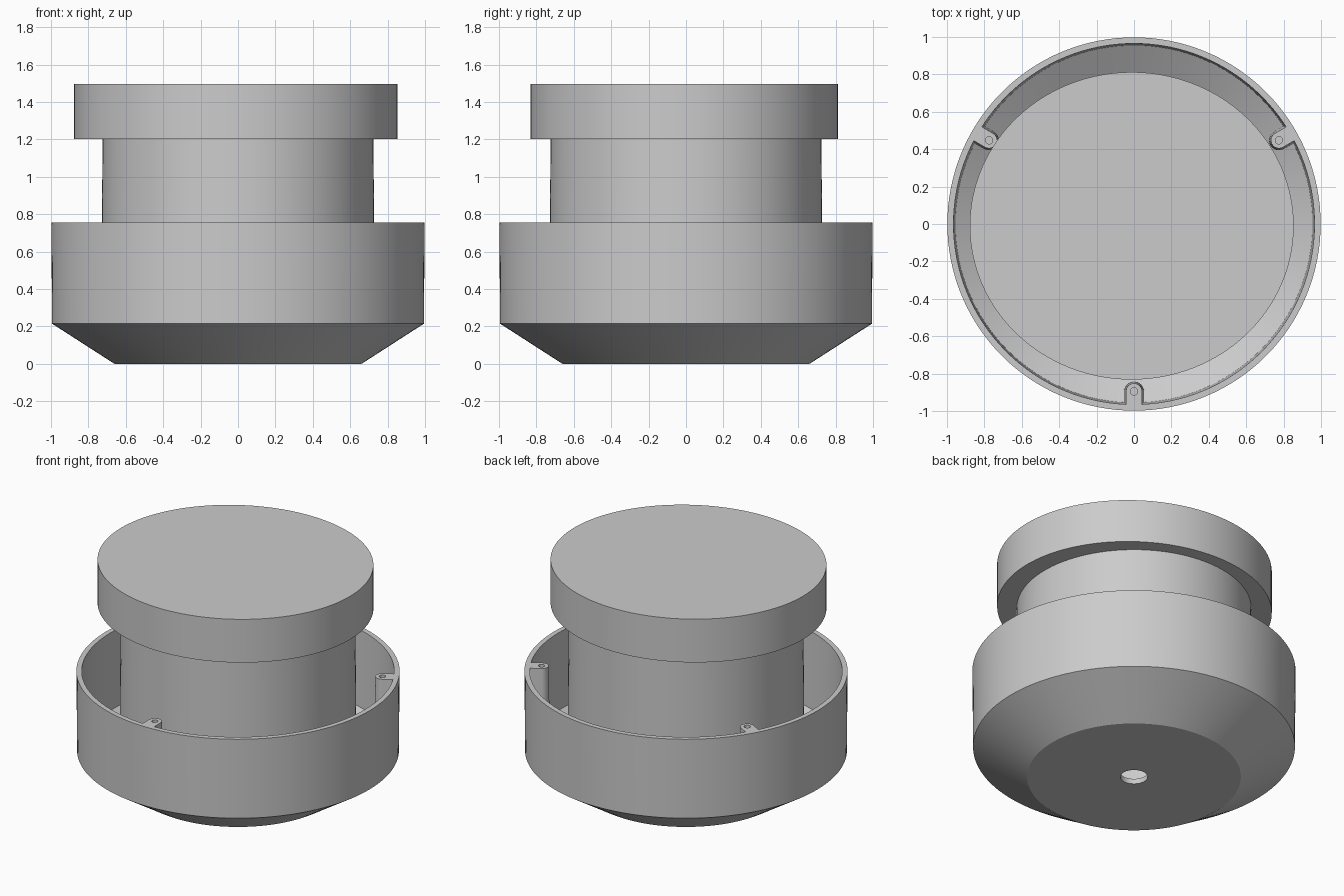
import bpy, bmesh, math
from mathutils import Matrix

if "Cube" in bpy.data.objects:
    bpy.data.objects.remove(bpy.data.objects["Cube"])

SEG = 128
grey = bpy.data.materials.new("plain grey")
grey.diffuse_color = (0.6, 0.6, 0.6, 1)
grey.use_nodes = True
grey.node_tree.nodes["Principled BSDF"].inputs["Base Color"].default_value = grey.diffuse_color


def finish(bm, name):
    """Turn a bmesh into a smooth-by-angle object."""
    bmesh.ops.recalc_face_normals(bm, faces=bm.faces)
    mesh = bpy.data.meshes.new(name)
    bm.to_mesh(mesh)
    bm.free()
    mesh.materials.append(grey)
    obj = bpy.data.objects.new(name, mesh)
    bpy.context.collection.objects.link(obj)
    bpy.ops.object.select_all(action='DESELECT')
    bpy.context.view_layer.objects.active = obj
    obj.select_set(True)
    bpy.ops.object.shade_smooth_by_angle(angle=math.radians(25))
    return obj


def lathe(name, profile):
    """Revolve a closed (radius, z) profile around the z axis."""
    bm = bmesh.new()
    rings = []
    for r, z in profile:
        rings.append([bm.verts.new((r * math.cos(a), r * math.sin(a), z))
                      for a in (2 * math.pi * i / SEG for i in range(SEG))])
    for k, low in enumerate(rings):
        high = rings[(k + 1) % len(rings)]
        for i in range(SEG):
            j = (i + 1) % SEG
            bm.faces.new((low[i], low[j], high[j], high[i]))
    return finish(bm, name)


# Bowl: chamfered base with a centre hole, thin drafted wall
lathe("bowl", [(0.085, 0), (0.66, 0), (0.994, 0.215), (0.998, 0.755),
               (0.965, 0.755), (0.955, 0.235), (0.65, 0.035), (0.085, 0.035)])

# Neck: slightly tapered tube standing on the bowl floor
lathe("neck", [(0.733, 0.09), (0.724, 1.21), (0.69, 1.21), (0.69, 0.06),
               (0.64, 0.03), (0.68, 0.03)])

# Cap: slightly oval solid disc
bm = bmesh.new()
bmesh.ops.create_cone(bm, cap_ends=True, segments=SEG, radius1=1, radius2=1, depth=0.295,
                      matrix=Matrix.Translation((-0.012, -0.01, 1.35)) @
                      Matrix.Diagonal((0.866, 0.822, 1, 1)))
finish(bm, "cap")


# Screw bosses: drafted U-shaped posts on the inner wall, with a blind hole on top
def boss_outline(r):
    arc = [(0.895 - r * math.cos(t), r * math.sin(t))
           for t in (math.pi * (i / 16 - 0.5) for i in range(17))]
    return arc + [(0.975, r), (0.975, -r)]


def screw_boss(name, angle):
    bm = bmesh.new()
    layers = [[bm.verts.new((x, y, z)) for x, y in boss_outline(r)]
              for r, z in ((0.053, 0.22), (0.043, 0.755))]
    n = len(layers[0])
    for i in range(n):
        j = (i + 1) % n
        bm.faces.new((layers[0][i], layers[0][j], layers[1][j], layers[1][i]))
    bm.faces.new(layers[0])
    # hole rim, wall and bottom
    def ring(z):
        return [bm.verts.new((0.895 + 0.02 * math.cos(t), 0.02 * math.sin(t), z))
                for t in (2 * math.pi * i / 16 for i in range(16))]
    rim, base = ring(0.755), ring(0.6)
    for i in range(16):
        j = (i + 1) % 16
        bm.faces.new((rim[i], rim[j], base[j], base[i]))
    bm.faces.new(base)
    edges = [bm.edges.get((loop[i], loop[(i + 1) % len(loop)]))
             for loop in (layers[1], rim) for i in range(len(loop))]
    bmesh.ops.triangle_fill(bm, edges=edges, use_beauty=True)
    bmesh.ops.transform(bm, matrix=Matrix.Rotation(angle, 4, 'Z'), verts=bm.verts)
    finish(bm, name)


for label, degrees in (("front", 270), ("right", 30), ("left", 150)):
    screw_boss("screw_boss_" + label, math.radians(degrees))
